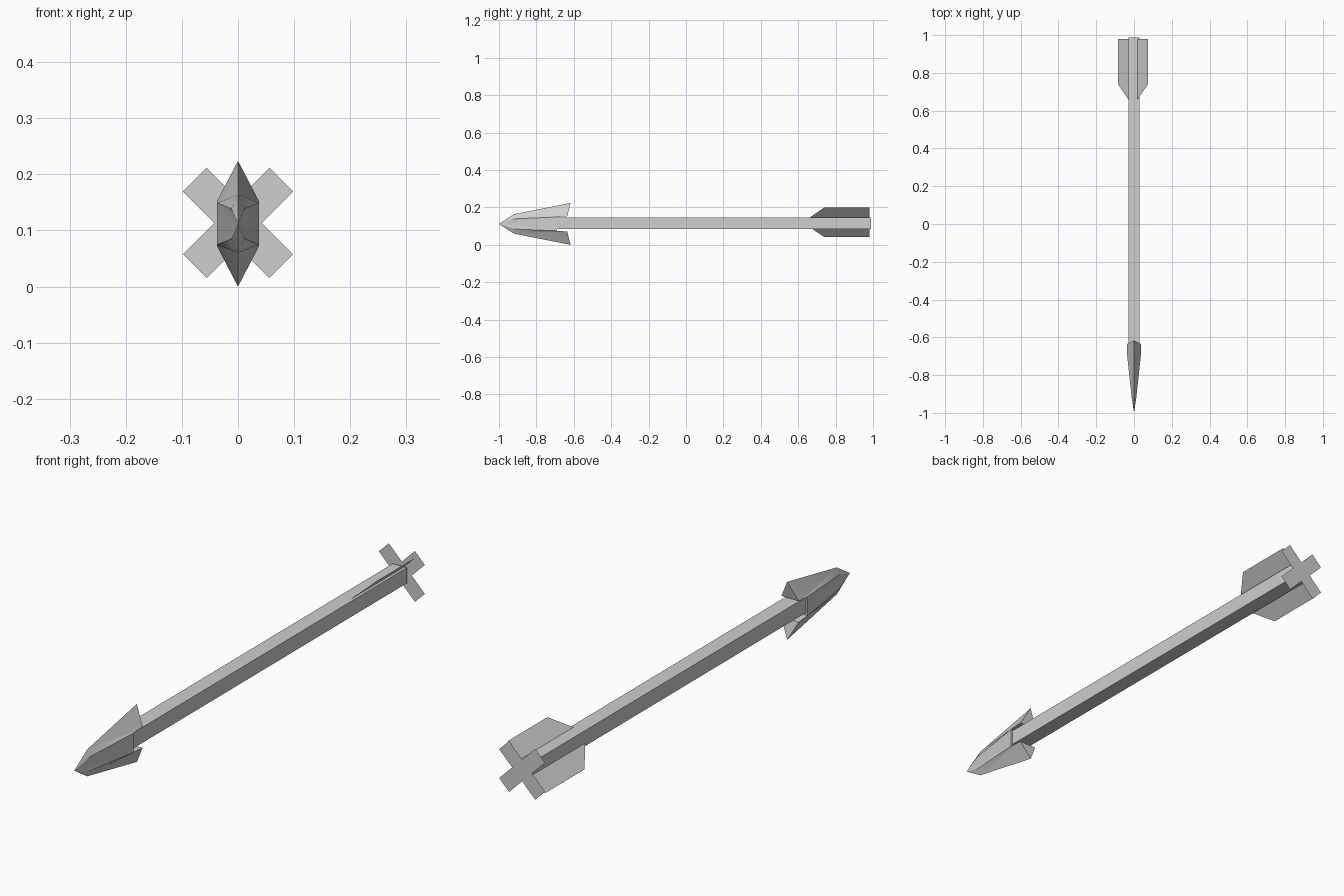
import bpy, bmesh
from mathutils import Vector
from math import radians, sqrt

cube = bpy.data.objects.get("Cube")
if cube:
    bpy.data.objects.remove(cube, do_unlink=True)

AXIS = 0.112  # height of the shaft's centre line

grey = bpy.data.materials.new("plain_grey")
grey.use_nodes = True
grey.diffuse_color = (0.62, 0.62, 0.62, 1)
grey.node_tree.nodes["Principled BSDF"].inputs["Base Color"].default_value = (0.62, 0.62, 0.62, 1)


def finish(name, bm, z=AXIS):
    mesh = bpy.data.meshes.new(name)
    bm.to_mesh(mesh)
    bm.free()
    obj = bpy.data.objects.new(name, mesh)
    obj.location.z = z
    mesh.materials.append(grey)
    bpy.context.collection.objects.link(obj)
    return obj


def flat_plate(name, points, z=AXIS):
    bm = bmesh.new()
    bm.faces.new([bm.verts.new(p) for p in points])
    return finish(name, bm, z)


# Shaft: long square bar
bm = bmesh.new()
bmesh.ops.create_cube(bm, size=1)
bmesh.ops.scale(bm, verts=bm.verts, vec=(0.06, 1.68, 0.06))
bmesh.ops.translate(bm, verts=bm.verts, vec=(0, 0.148, 0))
finish("shaft", bm, 0.115)

# Arrowhead: one quarter, mirrored across and upward
bm = bmesh.new()
quarter = {
    "tip": (0, -1, 0),
    "ridge": (0, -0.92, 0.052),
    "cheek": (0.012, -0.92, 0.027),
    "dent": (0.007, -0.92, 0),
    "socket": (0.037, -0.69, 0.037),
    "socket_mid": (0.037, -0.69, 0),
    "barb": (0, -0.617, 0.112),
    "corner": (0.037, -0.635, 0.041),
    "notch": (0, -0.635, 0.041),
    "under": (0, -0.69, 0.037),
    "centre": (0, -0.69, 0),
}
v = {name: bm.verts.new(co) for name, co in quarter.items()}
for names in (
    "tip cheek ridge", "tip dent cheek",
    "dent socket_mid socket", "dent socket cheek",
    "ridge cheek socket", "ridge socket corner", "ridge corner barb",
    "barb corner notch", "notch corner socket under",
    "under socket socket_mid centre",
):
    bm.faces.new([v[n] for n in names.split()])
for axis in "XZ":
    bmesh.ops.mirror(bm, geom=bm.verts[:] + bm.edges[:] + bm.faces[:],
                     axis=axis, merge_dist=0.0005)
bmesh.ops.remove_doubles(bm, verts=bm.verts, dist=0.0005)
bmesh.ops.recalc_face_normals(bm, faces=bm.faces)
head = finish("arrowhead", bm)
bpy.ops.object.select_all(action="DESELECT")
head.select_set(True)
bpy.context.view_layer.objects.active = head
bpy.ops.object.shade_smooth_by_angle(angle=radians(30))

# Fletching: thin diagonal vane through the shaft
diagonal = Vector((1, 0, 1)) / sqrt(2)
outline = [(0.98, -0.1125), (0.98, 0.1125), (0.74, 0.1125),
           (0.66, 0.035), (0.66, -0.035), (0.74, -0.1125)]
flat_plate("vane", [diagonal * u + Vector((-0.0055, y, 0)) for y, u in outline], 0.1205)

# Tail: flat diagonal cross closing the back end
across = Vector((-1, 0, 1)) / sqrt(2)
w, r = 0.03, 0.109
cross = []
a, b = diagonal, across
for _ in range(4):
    cross += [a * w - b * w, a * r - b * w, a * r + b * w]
    a, b = b, -a
flat_plate("tail_cross", [p + Vector((0, 1, 0)) for p in cross], 0.1135)
